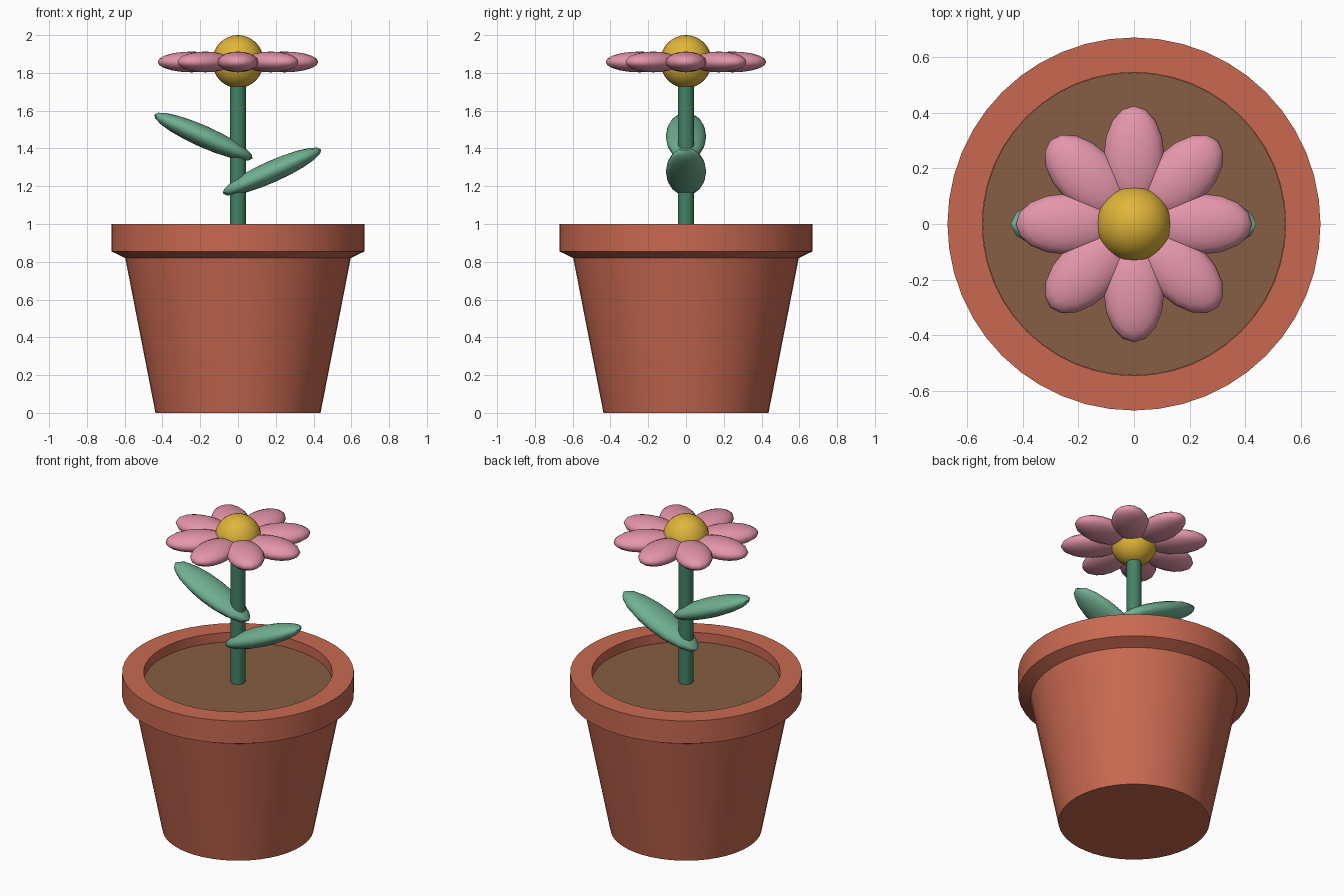
import bpy, bmesh, math
from mathutils import Matrix, Vector

if "Cube" in bpy.data.objects:
    bpy.data.objects.remove(bpy.data.objects["Cube"])


def material(name, rgb):
    m = bpy.data.materials.new(name)
    lin = [(c / 255 / 12.92) if c < 11 else ((c / 255 + 0.055) / 1.055) ** 2.4 for c in rgb]
    m.diffuse_color = (*lin, 1)
    m.use_nodes = True
    m.node_tree.nodes["Principled BSDF"].inputs["Base Color"].default_value = m.diffuse_color
    return m


TERRACOTTA = material("terracotta", (200, 105, 81))
SOIL = material("soil brown", (134, 94, 67))
STEM = material("stem green", (68, 130, 101))
LEAF = material("leaf green", (112, 176, 146))
PINK = material("petal pink", (229, 150, 171))
YELLOW = material("centre yellow", (224, 181, 58))


def finish(name, bm, mat, angle=35):
    bmesh.ops.recalc_face_normals(bm, faces=bm.faces)
    me = bpy.data.meshes.new(name)
    bm.to_mesh(me)
    bm.free()
    me.materials.append(mat)
    ob = bpy.data.objects.new(name, me)
    bpy.context.collection.objects.link(ob)
    bpy.ops.object.select_all(action='DESELECT')
    ob.select_set(True)
    bpy.context.view_layer.objects.active = ob
    bpy.ops.object.shade_smooth_by_angle(angle=math.radians(angle))
    return ob


def lathe(name, profile, mat, steps=48):
    """Revolve (radius, z) points, which start and end on the axis."""
    bm = bmesh.new()
    vs = [bm.verts.new((r, 0, z)) for r, z in profile]
    es = [bm.edges.new(p) for p in zip(vs, vs[1:])]
    bmesh.ops.spin(bm, geom=vs + es, cent=(0, 0, 0), axis=(0, 0, 1),
                   angle=math.tau, steps=steps, use_duplicate=False)
    bmesh.ops.remove_doubles(bm, verts=bm.verts, dist=1e-4)
    return finish(name, bm, mat)


def ellipsoid(name, matrix, radii, mat, segs=16, rings=10):
    bm = bmesh.new()
    bmesh.ops.create_uvsphere(bm, u_segments=segs, v_segments=rings, radius=1,
                              matrix=matrix @ Matrix.Diagonal((*radii, 1)))
    return finish(name, bm, mat, 60)


# Pot with flared rim, recessed at the top
lathe("pot", [(0, 0), (0.437, 0), (0.597, 0.82), (0.67, 0.855), (0.67, 1.0),
              (0.545, 1.0), (0.545, 0.90), (0, 0.90)], TERRACOTTA)

# Soil
lathe("soil", [(0, 0.91), (0.544, 0.91), (0.544, 0.94), (0, 0.94)], SOIL)

# Stem
lathe("stem", [(0, 0.92), (0.043, 0.92), (0.043, 1.84), (0, 1.84)], STEM, 16)

# Leaves, tilted up to either side
for side, x, z, tilt in (("right", 0.18, 1.278, -24), ("left", -0.183, 1.463, 24)):
    ellipsoid(f"{side}_leaf",
              Matrix.Translation((x, 0, z)) @ Matrix.Rotation(math.radians(tilt), 4, 'Y'),
              (0.285, 0.107, 0.057), LEAF)

# Ring of eight petals
for i in range(8):
    m = (Matrix.Rotation(i * math.tau / 8, 4, 'Z')
         @ Matrix.Translation((0.245, 0, 1.858)))
    ellipsoid(f"petal_{i + 1}", m, (0.18, 0.109, 0.055), PINK)

# Flower centre
ellipsoid("flower_centre", Matrix.Translation((0, 0, 1.86)), (0.136, 0.136, 0.14),
          YELLOW, 24, 16)
